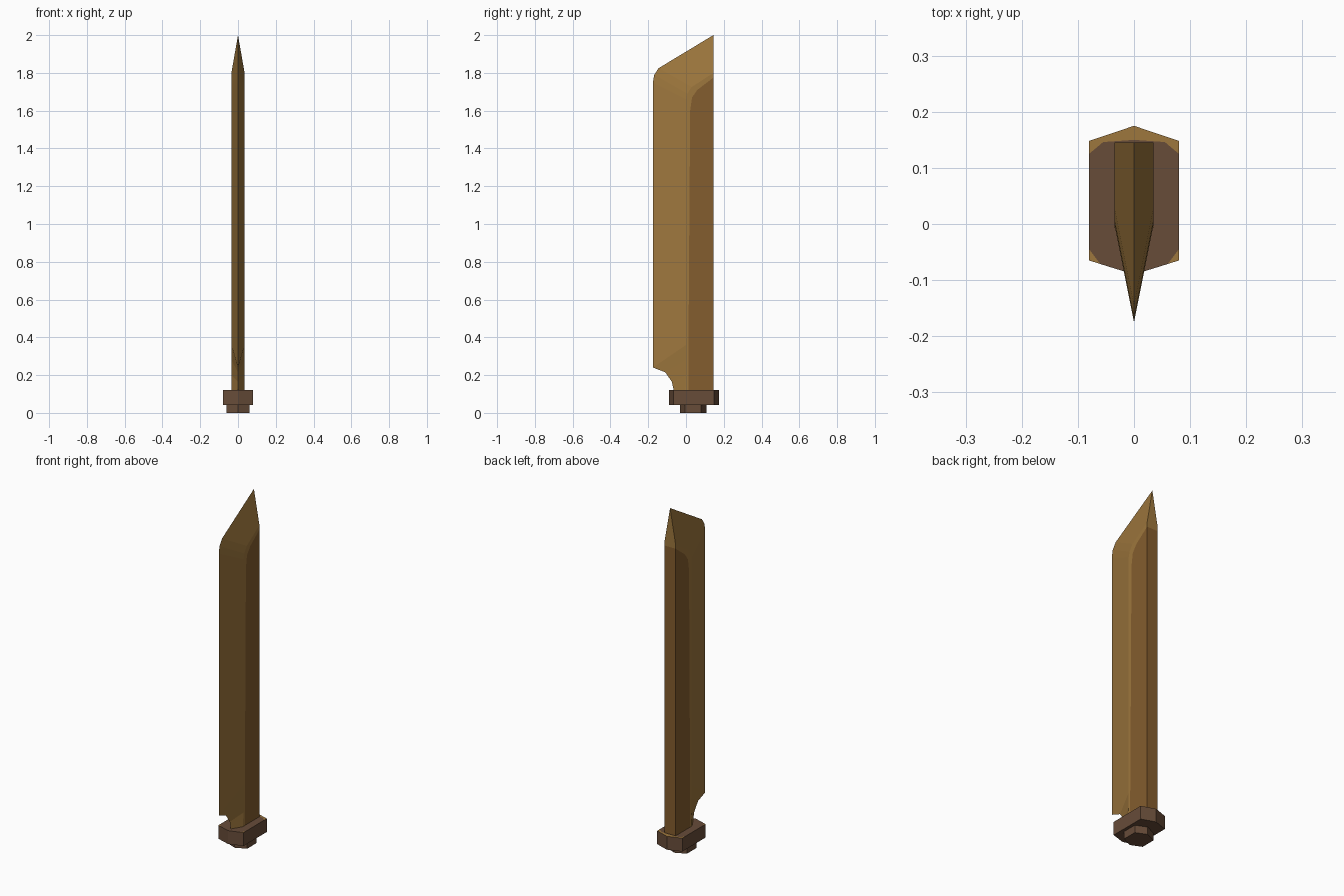
import bpy, bmesh

if "Cube" in bpy.data.objects:
    bpy.data.objects.remove(bpy.data.objects["Cube"])


def material(name, rgb):
    m = bpy.data.materials.new(name)
    lin = [((c / 255 + 0.055) / 1.055) ** 2.4 for c in rgb]
    m.diffuse_color = (*lin, 1)
    m.use_nodes = True
    m.node_tree.nodes["Principled BSDF"].inputs["Base Color"].default_value = m.diffuse_color
    return m


gold = material("light gold", (158, 119, 61))
dark = material("dark bronze", (132, 93, 46))
brown = material("guard brown", (103, 76, 57))


def build(name, mats, faces):
    """faces: list of (points, material index); shared points are welded."""
    bm = bmesh.new()
    for pts, mi in faces:
        f = bm.faces.new([bm.verts.new(p) for p in pts])
        f.material_index = mi
    bmesh.ops.remove_doubles(bm, verts=bm.verts, dist=0.0005)
    bmesh.ops.recalc_face_normals(bm, faces=bm.faces)
    me = bpy.data.meshes.new(name)
    bm.to_mesh(me)
    bm.free()
    for m in mats:
        me.materials.append(m)
    ob = bpy.data.objects.new(name, me)
    bpy.context.collection.objects.link(ob)
    return ob


# Blade: cutting edge, bevel crease and border of the dark flat, as (y, z) chains
T = 0.035
edge = [(-.065, .12), (-.075, .165), (-.11, .215), (-.175, .24),
        (-.175, 1.75), (-.168, 1.79), (-.145, 1.825), (.145, 2.0)]
crease = [(-.005, .12), (0, .2), (0, .28), (0, .36),
          (0, 1.66), (.007, 1.69), (.03, 1.725), (.145, 1.8)]
border = [(.012, .12), (.012, .2), (.012, .28), (.013, .36),
          (.022, 1.6), (.032, 1.67), (.06, 1.71), (.145, 1.775)]
heel = (.145, .12)

faces = []
for s in (1, -1):
    rows = [[(x * s, y, z) for y, z in chain]
            for x, chain in ((0, edge), (T, crease), (T, border))]
    for a, b in zip(rows, rows[1:]):
        for i in range(len(a) - 1):
            faces.append(([a[i], a[i + 1], b[i + 1], b[i]], 0))
    faces.append((rows[2] + [(T * s, *heel)], 1))
# spine: bronze below, gold at the tip
faces.append(([(T, *heel), (T, *border[-1]), (-T, *border[-1]), (-T, *heel)], 1))
faces.append(([(T, *border[-1]), (T, *crease[-1]), (0, *edge[-1]),
               (-T, *crease[-1]), (-T, *border[-1])], 0))
# underside
faces.append(([(0, *edge[0])] + [(T, *c[0]) for c in (crease, border)]
              + [(T, *heel), (-T, *heel)]
              + [(-T, *c[0]) for c in (border, crease)], 1))
build("blade", [gold, dark], faces)


def prism_sides(loop, z0, z1):
    n = len(loop)
    return [([(*loop[i], z0), (*loop[(i + 1) % n], z0),
              (*loop[(i + 1) % n], z1), (*loop[i], z1)], 0) for i in range(n)]


def flat(loop, z, mi):
    return ([(*p, z) for p in loop], mi)


def mirrored(right):
    """Close a right-hand half outline whose ends lie on x = 0."""
    return right + [(-x, y) for x, y in right[-2:0:-1]]


# Guard: long hexagon with gold rim patches on its top face
outline = mirrored([(0, -.09), (.06, -.0713), (.08, -.065), (.08, -.045),
                    (.08, .125), (.08, .148), (0, .175)])
panel = mirrored([(0, -.09), (.06, -.0713), (.08, -.045), (.08, .125),
                  (.055, .146), (0, .15)])
g = prism_sides(outline, .043, .12)
g += [flat(outline, .043, 0), flat(panel, .12, 0)]
for s in (1, -1):
    g.append(flat([(.06 * s, -.0713), (.08 * s, -.065), (.08 * s, -.045)], .12, 1))
    g.append(flat([(.08 * s, .125), (.08 * s, .148), (0, .175), (0, .15),
                   (.055 * s, .146)], .12, 1))
build("guard", [brown, gold], g)

# Collar: smaller hexagon under the guard
collar = mirrored([(0, -.033), (.062, -.005), (.062, .08), (0, .108)])
build("collar", [brown],
      prism_sides(collar, 0, .045) + [flat(collar, 0, 0), flat(collar, .045, 0)])
